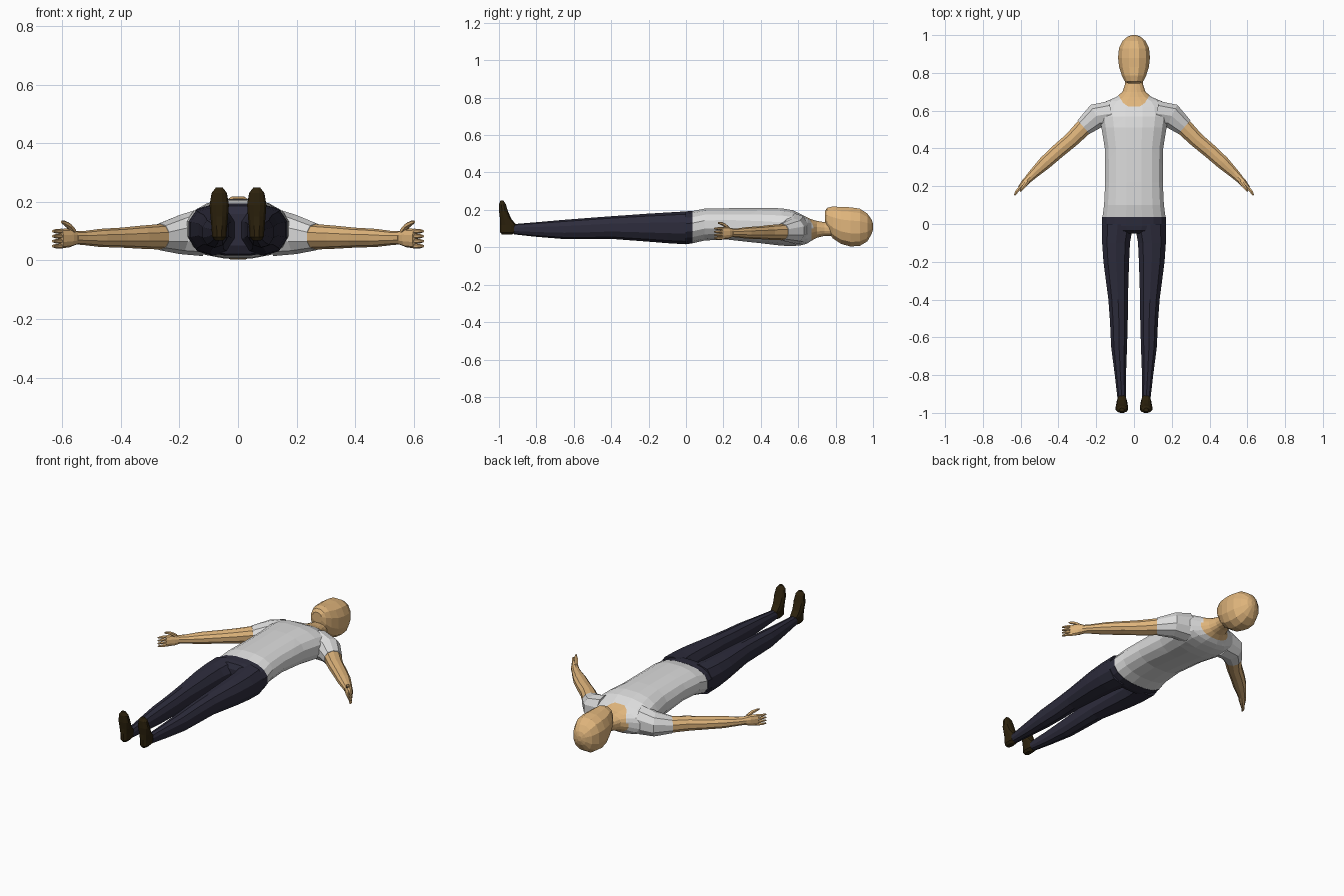
import bpy
import bmesh
import math
from mathutils import Vector

if "Cube" in bpy.data.objects:
    bpy.data.objects.remove(bpy.data.objects["Cube"])


def make_material(name, *rgb):
    mat = bpy.data.materials.new(name)
    mat.use_nodes = True
    mat.diffuse_color = (*rgb, 1)
    mat.node_tree.nodes["Principled BSDF"].inputs["Base Color"].default_value = (*rgb, 1)
    return mat


SKIN = make_material("warm skin", 0.74, 0.46, 0.2)
SHIRT = make_material("light grey shirt", 0.72, 0.72, 0.72)
TROUSERS = make_material("dark navy trousers", 0.026, 0.025, 0.045)
SHOES = make_material("dark brown shoes", 0.026, 0.016, 0.004)


def add_mesh(name, bm, *materials):
    bmesh.ops.recalc_face_normals(bm, faces=bm.faces)
    mesh = bpy.data.meshes.new(name)
    bm.to_mesh(mesh)
    bm.free()
    for mat in materials:
        mesh.materials.append(mat)
    obj = bpy.data.objects.new(name, mesh)
    bpy.context.collection.objects.link(obj)
    return obj


def loft(rings, sides=12, power=1.0):
    """Skin a row of (centre, half axis u, half axis v) ovals and cap both ends."""
    bm = bmesh.new()

    def bulge(value):
        return math.copysign(abs(value) ** power, value)

    loops = []
    for centre, u, v in rings:
        angles = [math.tau * (i + 0.5) / sides for i in range(sides)]
        loops.append([bm.verts.new(centre + u * bulge(math.cos(a)) + v * bulge(math.sin(a)))
                      for a in angles])
    for near, far in zip(loops, loops[1:]):
        for i in range(sides):
            j = (i + 1) % sides
            bm.faces.new((near[i], near[j], far[j], far[i]))
    bm.faces.new(loops[0])
    bm.faces.new(loops[-1])
    return bm


def body_rings(table, x=0.0):
    """Ovals across the y axis from rows of y, half width, back z, front z, x offset."""
    rings = []
    for y, width, low, high, *offset in table:
        shift = offset[0] if offset else x
        rings.append((Vector((shift, y, (low + high) / 2)),
                      Vector((width, 0, 0)), Vector((0, 0, (high - low) / 2))))
    return rings


def limb_rings(table, side):
    """Ovals along a bent path from rows of x, y, half width, back z, front z."""
    points = [Vector((side * x, y, (low + high) / 2)) for x, y, _, low, high in table]
    rings = []
    for i, (_, _, width, low, high) in enumerate(table):
        along = points[min(i + 1, len(points) - 1)] - points[max(i - 1, 0)]
        across = Vector((-along.y, along.x, 0)).normalized()
        rings.append((points[i], across * width, Vector((0, 0, (high - low) / 2))))
    return rings


# Torso and neck, with the round neckline cut into the surface
torso = loft(body_rings([
    (0.035, 0.17, 0.02, 0.195),
    (0.1, 0.161, 0.035, 0.208),
    (0.22, 0.155, 0.04, 0.21),
    (0.4, 0.157, 0.02, 0.212),
    (0.51, 0.175, 0.007, 0.21),
    (0.57, 0.185, 0.005, 0.2),
    (0.62, 0.178, 0.01, 0.175),
    (0.65, 0.15, 0.02, 0.16),
    (0.672, 0.095, 0.035, 0.15),
    (0.7, 0.062, 0.05, 0.142),
    (0.74, 0.048, 0.06, 0.135),
    (0.8, 0.045, 0.06, 0.135),
]), sides=16, power=0.85)
NECK_FRONT = [(0, 0.622, 0), (0.035, 0.625, 0.7), (-0.035, 0.625, -0.7),
              (0.06, 0.645, 1.6), (-0.06, 0.645, -1.6)]
NECK_BACK = 0.672


def cut(point, normal):
    bmesh.ops.bisect_plane(torso, geom=torso.verts[:] + torso.edges[:] + torso.faces[:],
                           plane_co=point, plane_no=normal)


for x, y, slope in NECK_FRONT:
    cut((x, y, 0), (-slope, 1, 0))
cut((0, NECK_BACK, 0), (0, 1, 0))
cut((0, 0, 0.1), (0, 0, 1))
for face in torso.faces:
    c = face.calc_center_median()
    inside = all(c.y > y + slope * (c.x - x) for x, y, slope in NECK_FRONT)
    face.material_index = int(c.y > NECK_BACK + 0.02 or (c.z < 0.1 and c.y > NECK_BACK)
                              or (c.z > 0.1 and inside))
add_mesh("torso_and_neck", torso, SHIRT, SKIN)

# Head with a flattened face and jaw
add_mesh("head", loft(body_rings([
    (0.743, 0.03, 0.135, 0.195),
    (0.755, 0.05, 0.09, 0.213),
    (0.785, 0.066, 0.045, 0.221),
    (0.83, 0.081, 0.015, 0.218),
    (0.88, 0.087, 0.001, 0.217),
    (0.93, 0.082, 0.005, 0.209),
    (0.97, 0.062, 0.03, 0.182),
    (0.992, 0.035, 0.07, 0.15),
    (1.0, 0.012, 0.095, 0.125),
]), power=0.85), SKIN)

# Hips
add_mesh("hips", loft(body_rings([
    (0.036, 0.171, 0.019, 0.196),
    (-0.01, 0.172, 0.015, 0.193),
    (-0.035, 0.15, 0.02, 0.188),
    (-0.05, 0.1, 0.05, 0.16),
]), sides=16, power=0.85), TROUSERS)

LEG = [
    (0.0, 0.086, 0.016, 0.192, 0.086),
    (-0.1, 0.077, 0.022, 0.186, 0.095),
    (-0.2, 0.071, 0.03, 0.18, 0.094),
    (-0.4, 0.054, 0.045, 0.166, 0.084),
    (-0.52, 0.049, 0.043, 0.157, 0.08),
    (-0.65, 0.044, 0.044, 0.147, 0.079),
    (-0.8, 0.031, 0.056, 0.134, 0.072),
    (-0.92, 0.024, 0.069, 0.124, 0.065),
]
# Shoe rows: z, half width, sole y, upper y
SHOE = [
    (0.068, 0.014, -0.985, -0.93),
    (0.08, 0.025, -0.995, -0.908),
    (0.12, 0.028, -0.995, -0.905),
    (0.15, 0.031, -0.995, -0.932),
    (0.19, 0.034, -1.0, -0.95),
    (0.23, 0.027, -1.0, -0.963),
    (0.249, 0.012, -0.993, -0.975),
]
SLEEVE = [
    (0.12, 0.585, 0.07, 0.015, 0.18),
    (0.2, 0.572, 0.069, 0.022, 0.155),
    (0.267, 0.513, 0.05, 0.035, 0.127),
]
ARM = [
    (0.255, 0.523, 0.048, 0.037, 0.125),
    (0.33, 0.447, 0.042, 0.04, 0.119),
    (0.4, 0.388, 0.04, 0.044, 0.112),
    (0.47, 0.325, 0.037, 0.046, 0.108),
    (0.53, 0.268, 0.027, 0.053, 0.1),
    (0.56, 0.238, 0.022, 0.055, 0.1),
]
PALM = [
    (0.55, 0.248, 0.02, 0.055, 0.1),
    (0.575, 0.222, 0.021, 0.045, 0.109),
    (0.605, 0.188, 0.013, 0.041, 0.108),
]
THUMB = [
    (0.562, 0.228, 0.012, 0.085, 0.112),
    (0.578, 0.205, 0.011, 0.108, 0.13),
    (0.592, 0.188, 0.008, 0.119, 0.136),
    (0.602, 0.172, 0.004, 0.126, 0.136),
]
FINGER = [(0.6, 0.196, 0.01), (0.622, 0.17, 0.009), (0.632, 0.152, 0.005)]

for label, side in (("left", 1), ("right", -1)):
    # Leg and shoe
    leg = [(*row[:-1], side * row[-1]) for row in LEG]
    add_mesh(label + "_leg", loft(body_rings(leg), sides=10, power=0.9), TROUSERS)
    shoe = [(Vector((side * 0.064, (sole + upper) / 2, z)),
             Vector((width, 0, 0)), Vector((0, (upper - sole) / 2, 0)))
            for z, width, sole, upper in SHOE]
    add_mesh(label + "_shoe", loft(shoe, power=0.85), SHOES)

    # Sleeve, arm and hand
    for part, table, mat in (("sleeve", SLEEVE, SHIRT), ("arm", ARM, SKIN),
                             ("palm", PALM, SKIN), ("thumb", THUMB, SKIN)):
        sides = 6 if part == "thumb" else 10
        add_mesh(f"{label}_{part}", loft(limb_rings(table, side), sides, 0.9), mat)
    for number in range(4):
        z = 0.049 + 0.017 * number
        finger = [(x, y, half, z - half * 0.85, z + half * 0.85) for x, y, half in FINGER]
        add_mesh(f"{label}_finger_{number + 1}", loft(limb_rings(finger, side), 6), SKIN)
